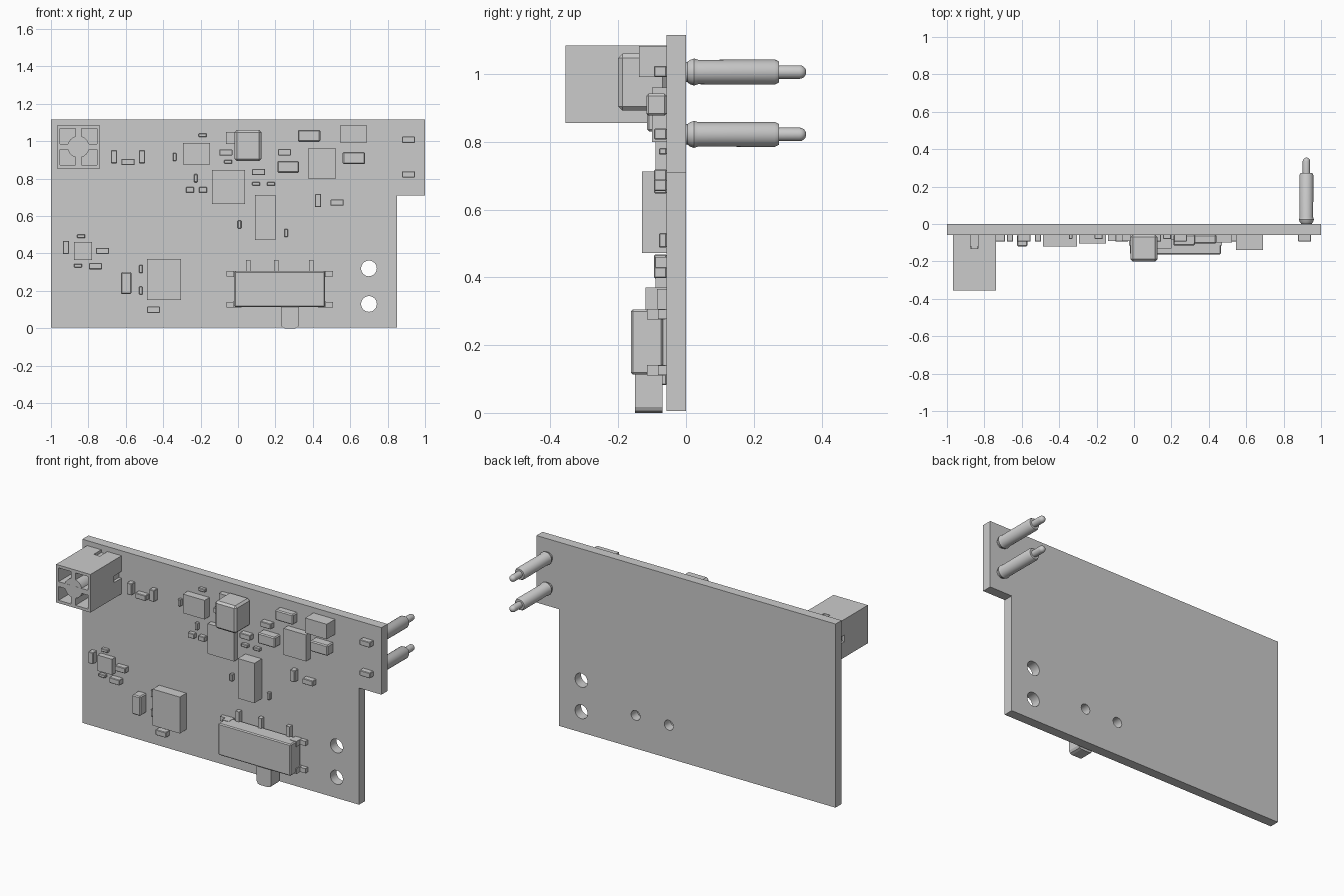
import bpy, bmesh, math
from mathutils import Matrix

if "Cube" in bpy.data.objects:
    bpy.data.objects.remove(bpy.data.objects["Cube"])

BACK = -0.057  # component side of the board


def finish(name, bm, smooth=False):
    bmesh.ops.recalc_face_normals(bm, faces=bm.faces)
    me = bpy.data.meshes.new(name)
    bm.to_mesh(me)
    bm.free()
    ob = bpy.data.objects.new(name, me)
    bpy.context.collection.objects.link(ob)
    if smooth:
        bpy.ops.object.select_all(action='DESELECT')
        ob.select_set(True)
        bpy.context.view_layer.objects.active = ob
        bpy.ops.object.shade_smooth_by_angle(angle=math.radians(30))
    return ob


def prism(name, pts, y0, y1):
    """Extrude an x-z outline along y."""
    bm = bmesh.new()
    f = bm.faces.new([bm.verts.new((x, y0, z)) for x, z in pts])
    r = bmesh.ops.extrude_face_region(bm, geom=[f])
    for v in r['geom']:
        if isinstance(v, bmesh.types.BMVert):
            v.co.y = y1
    return finish(name, bm)


def box(name, x0, x1, z0, z1, y1, y0=BACK, bevel=0):
    ob = prism(name, [(x0, z0), (x1, z0), (x1, z1), (x0, z1)], y0, y1)
    if bevel:
        m = ob.modifiers.new("bevel", 'BEVEL')
        m.width, m.segments = bevel, 1
    return ob


def lathe(name, x, z, prof, n=32):
    """Revolve (radius, y) points about an axis along y."""
    bm = bmesh.new()
    rings = [[bm.verts.new((x + r * math.cos(2 * math.pi * i / n), y,
                            z + r * math.sin(2 * math.pi * i / n))) for i in range(n)]
             for r, y in prof]
    for a, b in zip(rings, rings[1:]):
        for i in range(n):
            bm.faces.new((a[i], a[(i + 1) % n], b[(i + 1) % n], b[i]))
    bm.faces.new(rings[0])
    bm.faces.new(rings[-1])
    return finish(name, bm, True)


def cut(ob, cutters):
    bpy.context.view_layer.objects.active = ob
    for c in cutters:
        m = ob.modifiers.new("cut", 'BOOLEAN')
        m.operation, m.solver, m.object = 'DIFFERENCE', 'EXACT', c
        bpy.ops.object.modifier_apply(modifier=m.name)
        bpy.data.objects.remove(c)


# Circuit board with its step, two mounting holes and two locating holes
board = prism("circuit_board", [(-1, 0.005), (0.85, 0.005), (0.85, 0.71), (1, 0.71),
                                (1, 1.115), (-1, 1.115)], -0.058, 0)
cut(board, [lathe("hole", x, z, [(r, -0.2), (r, 0.1)])
            for x, z, r in [(0.7, 0.32, 0.042), (0.7, 0.13, 0.042),
                            (0.337, 0.205, 0.03), (0.115, 0.205, 0.03)]])

# Square socket: four corner pockets around a round core, notched sides
cx, cz, h = -0.853, 0.97, 0.115
socket = box("socket_body", cx - h, cx + h, cz - h, cz + h, -0.355, bevel=0)
cutters = []
for sx in (-1, 1):
    for sz in (-1, 1):
        xs = sorted((cx + sx * 0.015, cx + sx * 0.098))
        zs = sorted((cz + sz * 0.015, cz + sz * 0.098))
        cutters.append(box("pocket", *xs, *zs, -0.5, -0.12))
for s in (-1, 1):
    a, b = sorted((s * 0.098, s * 0.13))
    cutters.append(box("notch", cx + a, cx + b, cz - 0.02, cz + 0.02, -0.13, -0.04))
    cutters.append(box("notch", cx - 0.02, cx + 0.02, cz + a, cz + b, -0.13, -0.04))
cut(socket, cutters)
lathe("socket_core", cx, cz, [(0.058, -0.1), (0.058, -0.354)])

# Chips and large parts: x0, x1, z0, z1, front y
chips = [
    (-0.295, -0.15, 0.875, 0.99, -0.105), (-0.14, 0.037, 0.665, 0.847, -0.09),
    (0.09, 0.2, 0.472, 0.713, -0.13), (0.375, 0.525, 0.80, 0.96, -0.10),
    (0.545, 0.69, 0.992, 1.083, -0.138), (-0.877, -0.78, 0.365, 0.46, -0.09),
    (-0.487, -0.305, 0.15, 0.37, -0.12),
]
for c in chips:
    box("chip", *c)
box("inductor", -0.018, 0.125, 0.893, 1.06, -0.2, bevel=0.012)
box("inductor_terminal", -0.065, -0.018, 0.985, 1.05, -0.09)

# Medium capacitors
for c in [(0.21, 0.326, 0.831, 0.895, -0.115), (0.32, 0.44, 0.997, 1.06, -0.105),
          (0.56, 0.68, 0.878, 0.942, -0.117), (-0.626, -0.57, 0.182, 0.30, -0.12)]:
    box("capacitor", *c, bevel=0.006)

# Small passives: centre x, centre z, in three sizes, lying or standing
sizes = {'L': (0.07, 0.033, -0.094), 'M': (0.043, 0.03, -0.085), 'S': (0.043, 0.019, -0.08)}
parts = {
    'L': [(-0.588, 0.889), (-0.065, 0.94), (0.11, 0.835), (0.248, 0.941), (0.53, 0.672),
          (-0.724, 0.414), (-0.762, 0.332), (-0.452, 0.099), (0.912, 1.008), (0.912, 0.823)],
    'M': [(-0.257, 0.74), (-0.187, 0.74)],
    'S': [(-0.189, 1.032), (-0.053, 0.89), (0.097, 0.772), (0.177, 0.772),
          (-0.839, 0.492), (-0.856, 0.335)],
}
standing = {
    'L': [(-0.663, 0.917), (-0.513, 0.917), (0.428, 0.683), (-0.92, 0.432)],
    'S': [(-0.339, 0.915), (-0.225, 0.802), (0.257, 0.509), (0.008, 0.555),
          (-0.519, 0.317), (-0.519, 0.201)],
}
for group, turn in ((parts, False), (standing, True)):
    for k, spots in group.items():
        w, t, y = sizes[k]
        if turn:
            w, t = t, w
        for x, z in spots:
            box("resistor", x - w / 2, x + w / 2, z - t / 2, z + t / 2, y, bevel=0.003)

# Slide switch: cover, corner lugs, contacts, tabs and slider
sx = 0.2225
box("switch_cover", sx - 0.243, sx + 0.243, 0.113, 0.305, -0.163, -0.068, bevel=0.006)
box("switch_base", sx - 0.225, sx + 0.225, 0.125, 0.295, -0.07)
for s in (-1, 1):
    for z0, z1 in ((0.112, 0.14), (0.277, 0.305)):
        a, b = sorted((sx + s * 0.235, sx + s * 0.285))
        box("switch_lug", a, b, z0, z1, -0.082)
        a, b = sorted((sx + s * 0.205, sx + s * 0.248))
        box("switch_corner", a, b, z0 - 0.002, z1 + 0.002, -0.115, -0.06)
for x in (0.055, 0.204, 0.392):
    box("switch_contact", x - 0.012, x + 0.012, 0.28, 0.366, -0.085)
pts = [(0.23, 0.14), (0.23, 0.018), (0.237, 0.005), (0.25, 0),
       (0.306, 0), (0.319, 0.005), (0.326, 0.018), (0.326, 0.14)]
prism("switch_slider", pts, -0.07, -0.15)

# Spring contact pins on the rear
tip = [(0.02 * math.cos(a), 0.335 + 0.02 * math.sin(a))
       for a in (math.radians(d) for d in (0, 20, 40, 60, 80))]
for z in (1.006, 0.822):
    lathe("spring_pin", 0.922, z, [(0.03, -0.01), (0.03, 0.004), (0.036, 0.012), (0.04, 0.024),
                                   (0.036, 0.036), (0.037, 0.262), (0.031, 0.274),
                                   (0.02, 0.274)] + tip)
